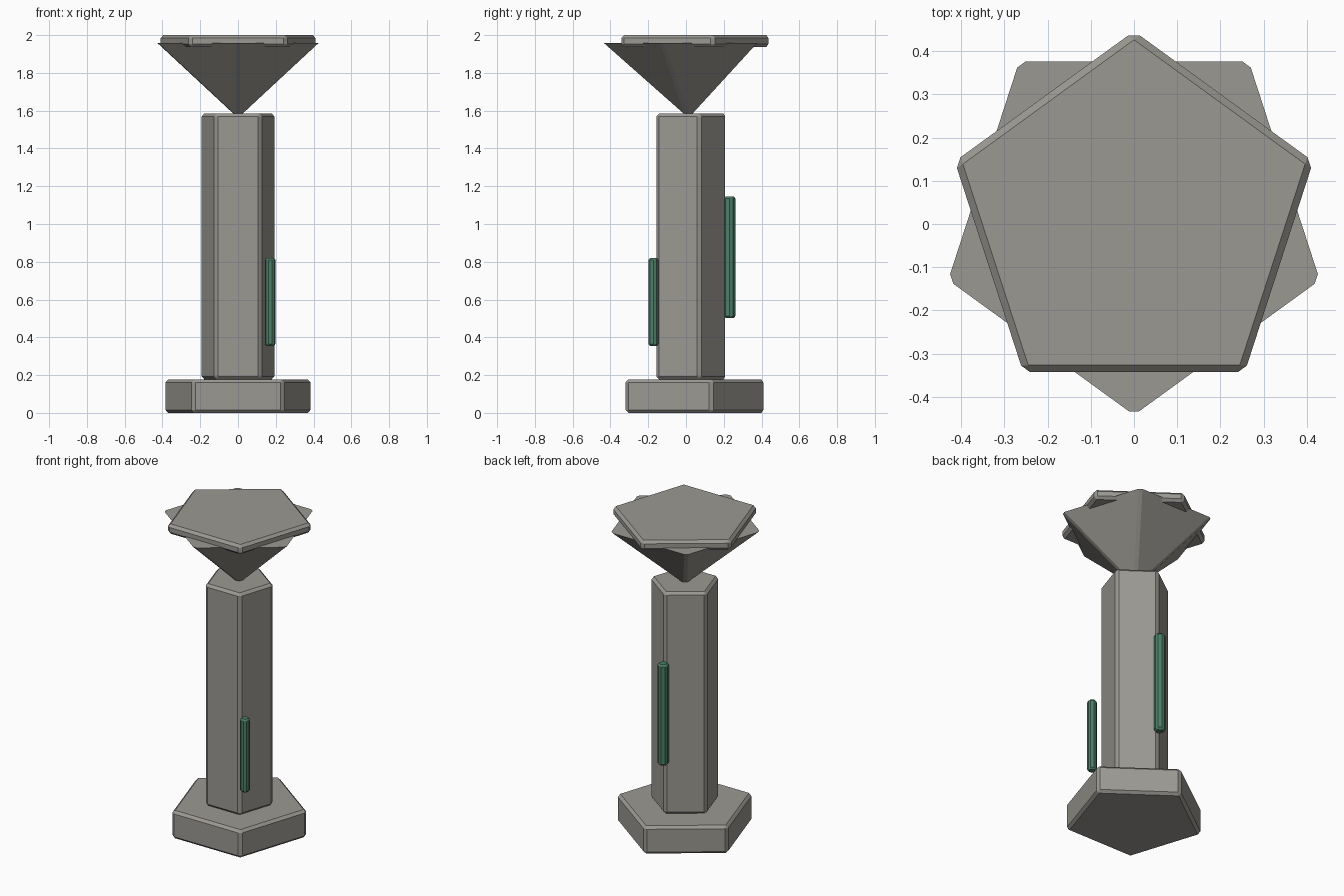
import bpy, bmesh, math

if "Cube" in bpy.data.objects:
    bpy.data.objects.remove(bpy.data.objects["Cube"])

CY = 0.01  # shared axis offset of the column in y


def material(name, rgb):
    m = bpy.data.materials.new(name)
    m.diffuse_color = (*rgb, 1)
    m.use_nodes = True
    m.node_tree.nodes["Principled BSDF"].inputs["Base Color"].default_value = m.diffuse_color
    return m


stone = material("warm grey stone", (0.33, 0.318, 0.288))
green = material("dark green", (0.075, 0.21, 0.14))


def pentagon(name, mat, r_bottom, r_top, z0, z1, x=0, y=CY, point=90, bevel=0.016, sides_only=False):
    """Five-sided prism or frustum with chamfered edges; point = direction of one corner."""
    bm = bmesh.new()
    rings = []
    for r, z in ((r_bottom, z0), (r_top, z1)):
        ring = []
        for i in range(5):
            a = math.radians(point + 72 * i)
            ring.append(bm.verts.new((r * math.cos(a), r * math.sin(a), z)))
        rings.append(ring)
    low, high = rings
    bm.faces.new(low[::-1])
    bm.faces.new(high)
    for i in range(5):
        j = (i + 1) % 5
        bm.faces.new((low[i], low[j], high[j], high[i]))
    edges = [e for e in bm.edges
             if not sides_only or abs(e.verts[0].co.z - e.verts[1].co.z) > 0.01]
    bmesh.ops.bevel(bm, geom=edges, offset=bevel, segments=1, profile=0.5,
                    affect='EDGES', clamp_overlap=True)
    bmesh.ops.recalc_face_normals(bm, faces=bm.faces)
    me = bpy.data.meshes.new(name)
    bm.to_mesh(me)
    bm.free()
    me.materials.append(mat)
    ob = bpy.data.objects.new(name, me)
    ob.location = (x, y, 0)
    bpy.context.collection.objects.link(ob)
    return ob


# Column: foot, shaft, flared capital turned half a step, top slab
pentagon("base", stone, 0.409, 0.409, 0.0, 0.177)
pentagon("shaft", stone, 0.207, 0.207, 0.177, 1.586)
pentagon("capital", stone, 0.03, 0.452, 1.584, 1.957, point=-90, bevel=0.013, sides_only=True)
pentagon("top_slab", stone, 0.436, 0.436, 1.938, 2.0)

# Floating green shards beside the shaft
pentagon("front_shard", green, 0.033, 0.033, 0.355, 0.82, x=0.17, y=-0.173, bevel=0.01)
pentagon("back_shard", green, 0.038, 0.038, 0.503, 1.145, x=0.0, y=0.23, bevel=0.011)
